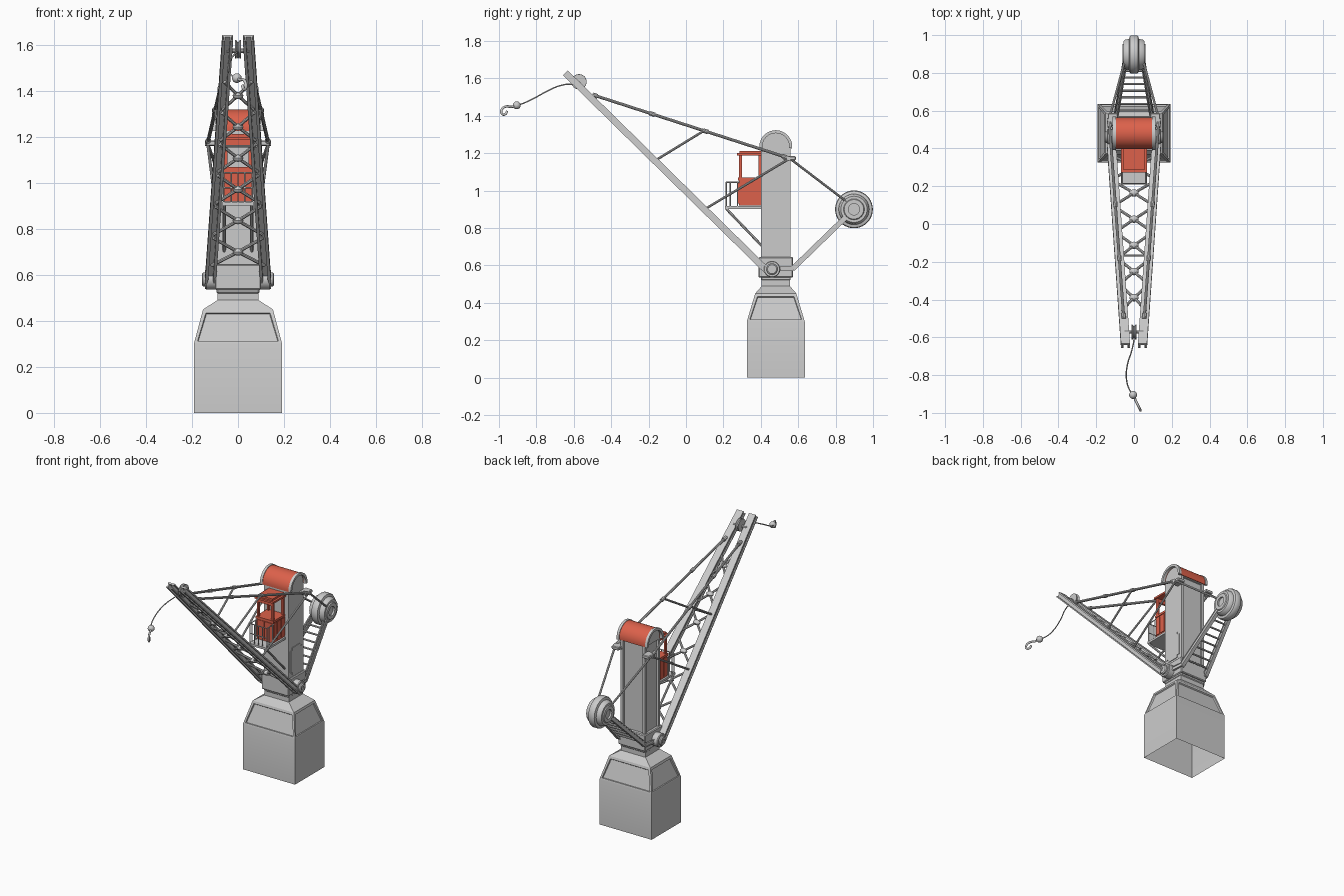
import bpy, bmesh, math
from mathutils import Vector, Matrix

if "Cube" in bpy.data.objects:
    bpy.data.objects.remove(bpy.data.objects["Cube"])

red = bpy.data.materials.new("red_paint")
red.diffuse_color = (0.72, 0.12, 0.07, 1)
red.use_nodes = True
red.node_tree.nodes["Principled BSDF"].inputs["Base Color"].default_value = red.diffuse_color
V = Vector


def finish(bm, name, mat=None, angle=35):
    bmesh.ops.recalc_face_normals(bm, faces=bm.faces)
    me = bpy.data.meshes.new(name)
    bm.to_mesh(me)
    bm.free()
    ob = bpy.data.objects.new(name, me)
    bpy.context.collection.objects.link(ob)
    if mat:
        me.materials.append(mat)
    bpy.ops.object.select_all(action='DESELECT')
    ob.select_set(True)
    bpy.context.view_layer.objects.active = ob
    bpy.ops.object.shade_smooth_by_angle(angle=math.radians(angle))
    return ob


def add_box(bm, x0, x1, y0, y1, z0, z1):
    m = Matrix.Translation(((x0 + x1) / 2, (y0 + y1) / 2, (z0 + z1) / 2)) @ Matrix.Diagonal((x1 - x0, y1 - y0, z1 - z0, 1))
    return bmesh.ops.create_cube(bm, size=1, matrix=m)["verts"]


def boxes(name, items, mat=None, bevel=0.0):
    bm = bmesh.new()
    for b in items:
        add_box(bm, *b)
    if bevel:
        bmesh.ops.bevel(bm, geom=bm.edges[:], offset=bevel, segments=1, affect='EDGES')
    return finish(bm, name, mat)


def rods(name, items, r, sides=10):
    bm = bmesh.new()
    for a, b in items:
        a, b = V(a), V(b)
        d = b - a
        m = Matrix.Translation((a + b) / 2) @ d.to_track_quat('Z', 'Y').to_matrix().to_4x4()
        bmesh.ops.create_cone(bm, cap_ends=True, segments=sides, radius1=r, radius2=r, depth=d.length, matrix=m)
    return finish(bm, name)


def lathe_x(name, profile, centre, sides=32):
    # profile of (x, radius) spun round the x axis
    bm = bmesh.new()
    rings = [[bm.verts.new((centre[0] + x, centre[1] + r * math.cos(2 * math.pi * i / sides),
                            centre[2] + r * math.sin(2 * math.pi * i / sides))) for i in range(sides)] for x, r in profile]
    for p, q in zip(rings, rings[1:]):
        for i in range(sides):
            j = (i + 1) % sides
            bm.faces.new((p[i], p[j], q[j], q[i]))
    bm.faces.new(rings[0])
    bm.faces.new(rings[-1])
    return finish(bm, name)


def beam(name, a, b, w, h):
    # hollow girder, flat on top and open underneath, with feet
    half = [(.5, .5), (.5, .25), (.36, .25), (.36, -.3), (.5, -.3), (.5, -.5), (.22, -.5), (.22, .2)]
    prof = half + [(-x, y) for x, y in reversed(half)]
    a, b = V(a), V(b)
    v = V((0, (b - a).z, -(b - a).y)).normalized()
    bm = bmesh.new()
    ends = [[bm.verts.new(p + V((x * w, 0, 0)) + v * y * h) for x, y in prof] for p in (a, b)]
    for i in range(len(prof)):
        j = (i + 1) % len(prof)
        bm.faces.new((ends[0][i], ends[0][j], ends[1][j], ends[1][i]))
    for e in ends:
        bm.faces.new(e)
    return finish(bm, name)


def arch(name, x0, x1, r0, r1, mat=None, n=20):
    # half-round shell over the column
    pts = []
    for r, rng in ((r1, range(n + 1)), (r0, range(n, -1, -1))):
        for i in rng:
            t = math.radians(-6 + 192 * i / n)
            pts.append((.48 + r * math.cos(t), 1.235 + r * math.sin(t)))
    bm = bmesh.new()
    f = bm.faces.new([bm.verts.new((x0, y, z)) for y, z in pts])
    g = bmesh.ops.extrude_face_region(bm, geom=[f])["geom"]
    bmesh.ops.translate(bm, vec=(x1 - x0, 0, 0), verts=[e for e in g if isinstance(e, bmesh.types.BMVert)])
    return finish(bm, name, mat)


def tube(name, pts, r):
    cu = bpy.data.curves.new(name, 'CURVE')
    cu.dimensions = '3D'
    cu.bevel_depth, cu.bevel_resolution, cu.use_fill_caps = r, 2, True
    sp = cu.splines.new('BEZIER')
    sp.bezier_points.add(len(pts) - 1)
    for bp, p in zip(sp.bezier_points, pts):
        bp.co = p
        bp.handle_left_type = bp.handle_right_type = 'AUTO'
    ob = bpy.data.objects.new(name, cu)
    bpy.context.collection.objects.link(ob)
    bpy.ops.object.select_all(action='DESELECT')
    ob.select_set(True)
    bpy.context.view_layer.objects.active = ob
    bpy.ops.object.convert(target='MESH')


# Pedestal: stacked rectangular rings, open below, panels sunk in the sloping sides
bm = bmesh.new()
rings = []
for hx, hy, z in [(.192, .155, 0), (.192, .155, .3), (.152, .11, .45), (.09, .075, .49), (.09, .075, .53)]:
    rings.append([bm.verts.new((sx * hx, .48 + sy * hy, z)) for sx, sy in ((-1, -1), (1, -1), (1, 1), (-1, 1))])
slopes = []
for k, (p, q) in enumerate(zip(rings, rings[1:])):
    for i in range(4):
        f = bm.faces.new((p[i], p[(i + 1) % 4], q[(i + 1) % 4], q[i]))
        if k == 1:
            slopes.append(f)
bm.faces.new(rings[-1])
bmesh.ops.recalc_face_normals(bm, faces=bm.faces)
bmesh.ops.inset_individual(bm, faces=slopes, thickness=.02, depth=0)
bmesh.ops.inset_individual(bm, faces=slopes, thickness=.004, depth=-.008)
finish(bm, "pedestal", angle=20)

# Slewing block and column
boxes("slewing_block", [(-.1, .1, .388, .572, .535, .645), (-.093, .093, .4, .56, .52, .54)], bevel=.005)
bm = bmesh.new()
add_box(bm, -.09, .09, .402, .558, .6, 1.24)
panels = [f for f in bm.faces if f.normal.y > .5 or f.normal.x < -.5]
bmesh.ops.inset_individual(bm, faces=panels, thickness=.025, depth=0)
bmesh.ops.inset_individual(bm, faces=panels, thickness=.003, depth=-.01)
finish(bm, "column")
bm = bmesh.new()
vs = add_box(bm, .085, .094, .42, .54, .66, .84)
up = [e for e in bm.edges if abs(e.verts[0].co.x - e.verts[1].co.x) > .005]
bmesh.ops.bevel(bm, geom=up, offset=.018, segments=4, affect='EDGES')
finish(bm, "column_door")

# Rounded roof
arch("roof_core", -.09, .09, .001, .076)
arch("roof_skin", -.097, .097, .076, .084, red)
for s in (1, -1):
    arch("roof_rim", s * .096, s * .113, .072, .088)

# Driver's cab, platform, railings
cab = [(-.06, .06, .283, .405, .92, 1.06), (-.065, .065, .278, .405, 1.055, 1.07),
       (-.07, .07, .272, .405, 1.188, 1.2), (-.055, .055, .285, .405, 1.2, 1.212)]
for s in (1, -1):
    cab += [tuple(sorted((s * .046, s * .06))) + (y, y + .016, 1.06, 1.19) for y in (.283, .388)]
    cab += [tuple(sorted((s * .06, s * .064))) + (y, y + .034, .93, 1.05) for y in (.286, .326, .366)]
cab += [(x - .026, x + .026, .279, .285, .93, 1.05) for x in (-.03, .03)]
cab += [(-.06, .06, .283, .297, 1.165, 1.19), (-.06, .06, .39, .404, 1.165, 1.19)]
boxes("cab", cab, red)
boxes("cab_platform", [(-.068, .068, .208, .405, .903, .917)])
rail = []
for s in (1, -1):
    x = s * .062
    rail += [((x, y, .91), (x, y, 1.045)) for y in (.215, .237, .275)]
    rail += [((x, .215, 1.045), (x, .285, 1.045))]
rail += [((-.062, .215, 1.045), (.062, .215, 1.045)), ((-.062, .215, .98), (.062, .215, .98))]
rail += [((x, .215, .91), (x, .215, 1.045)) for x in (-.03, 0, .03)]
rods("cab_railing", rail, .0035, 6)
rods("platform_struts", [((s * .06, .215, .903), (s * .06, .41, .7)) for s in (1, -1)], .007, 8)


# Boom: position on either girder axis for a height z
def boom(z, s=1.0, lift=0.0):
    t = (z - .575) / 1.055
    return V((s * (.12 - .075 * t), .43 - 1.075 * t + lift * .7, z + lift * .71))


for s in (1, -1):
    beam("boom_girder", boom(.575, s), boom(1.63, s), .048, .036)
braces, pins = [], []
bm = bmesh.new()
for k in range(6):
    z = .70 + .136 * k
    bmesh.ops.create_uvsphere(bm, u_segments=10, v_segments=6, radius=.02,
                              matrix=Matrix.Translation(boom(z, 0)) @ Matrix.Diagonal((1.25, 1, .8, 1)))
    braces += [(boom(z, 0), boom(z + dz, s)) for s in (1, -1) for dz in (-.06, .06)]
finish(bm, "brace_nodes")
rods("boom_braces", braces, .0075, 8)

# Pivot hubs with axle
rods("pivot_axle", [((-.13, .46, .58), (.13, .46, .58))], .028, 20)
for s in (1, -1):
    lathe_x("pivot_hub", [(s * x, r) for x, r in ((.095, .044), (.138, .044), (.143, .04), (.143, .03), (.152, .03),
                                                   (.157, .024), (.157, .012), (.152, .012))], (0, .46, .58), 28)

# Tie rods and stays
ties, stays, couplings, brackets = [], [], [], []
for s in (1, -1):
    top = V((s * .132, .555, 1.172))
    tip = boom(1.5, s, .018)
    ties.append((tip, top))
    stays += [(boom(1.16, s), tip.lerp(top, .565)), (boom(.9, s), top), (top, V((s * .05, .86, .94)))]
    couplings += [(tip.lerp(top, a), tip.lerp(top, a + .025)) for a in (.29, .56, .0, .96)]
    brackets.append(((s * .08, .55, 1.172), (s * .143, .55, 1.172)))
rods("tie_rods", ties, .008)
rods("stay_rods", stays, .0065)
rods("stay_cross_rod", [(boom(1.16, 1), boom(1.16, -1))], .006)
rods("rod_couplings", couplings, .012)
rods("tie_bracket_pins", brackets, .012, 12)
boxes("tie_brackets", [(min(s * .085, s * .138), max(s * .085, s * .138), .52, .587, 1.162, 1.184) for s in (1, -1)], bevel=.004)

# Counterweight arms, ladder rungs and drum
rungs = []
for s in (1, -1):
    knee, end = V((s * .095, .57, .582)), V((s * .045, .875, .878))
    beam("counterweight_arm_foot", (s * .11, .45, .582), knee + V((0, .006, 0)), .028, .026)
    beam("counterweight_arm", knee, end, .024, .028)
for k in range(7):
    t = .1 + .115 * k
    p = V((.095, .57, .582)).lerp(V((.045, .875, .878)), t)
    rungs.append((p, (-p.x, p.y, p.z)))
rods("ladder_rungs", rungs, .006, 8)
drum = [(.05, .03), (.062, .03), (.062, .052), (.056, .056), (.056, .07), (.046, .078), (.026, .082), (.022, .097), (.016, .101)]
drum = [(-x, r) for x, r in drum] + [(x, r) for x, r in reversed(drum)]
lathe_x("counterweight", drum, (0, .898, .9), 40)

# Tip pulley with its axle
lathe_x("tip_pulley", [(-.012, .02), (-.012, .04), (-.008, .041), (-.003, .032), (.003, .032), (.008, .041), (.012, .04), (.012, .02)],
        (0, -.572, 1.582), 24)
rods("pulley_axle", [((-.05, -.572, 1.575), (.05, -.572, 1.575))], .009)

# Swinging cable, ball and hook
tube("cable", [(0, -.572, 1.545), (0, -.61, 1.567), (-.012, -.67, 1.562), (-.035, -.745, 1.53),
               (-.04, -.82, 1.49), (-.025, -.875, 1.465), (-.005, -.905, 1.456)], .0035)
bm = bmesh.new()
bmesh.ops.create_uvsphere(bm, u_segments=16, v_segments=10, radius=.021, matrix=Matrix.Translation((-.005, -.905, 1.456)))
finish(bm, "hook_ball", angle=60)
o, d = V((-.005, -.905, 1.456)), V((.4, -.83, -.22)).normalized()
u = V((0, 0, 1))
tube("hook", [o + d * a + u * b for a, b in ((0, 0), (.035, 0), (.06, .008), (.082, .006), (.094, -.01),
                                            (.086, -.028), (.068, -.03), (.058, -.018))], .0065)
